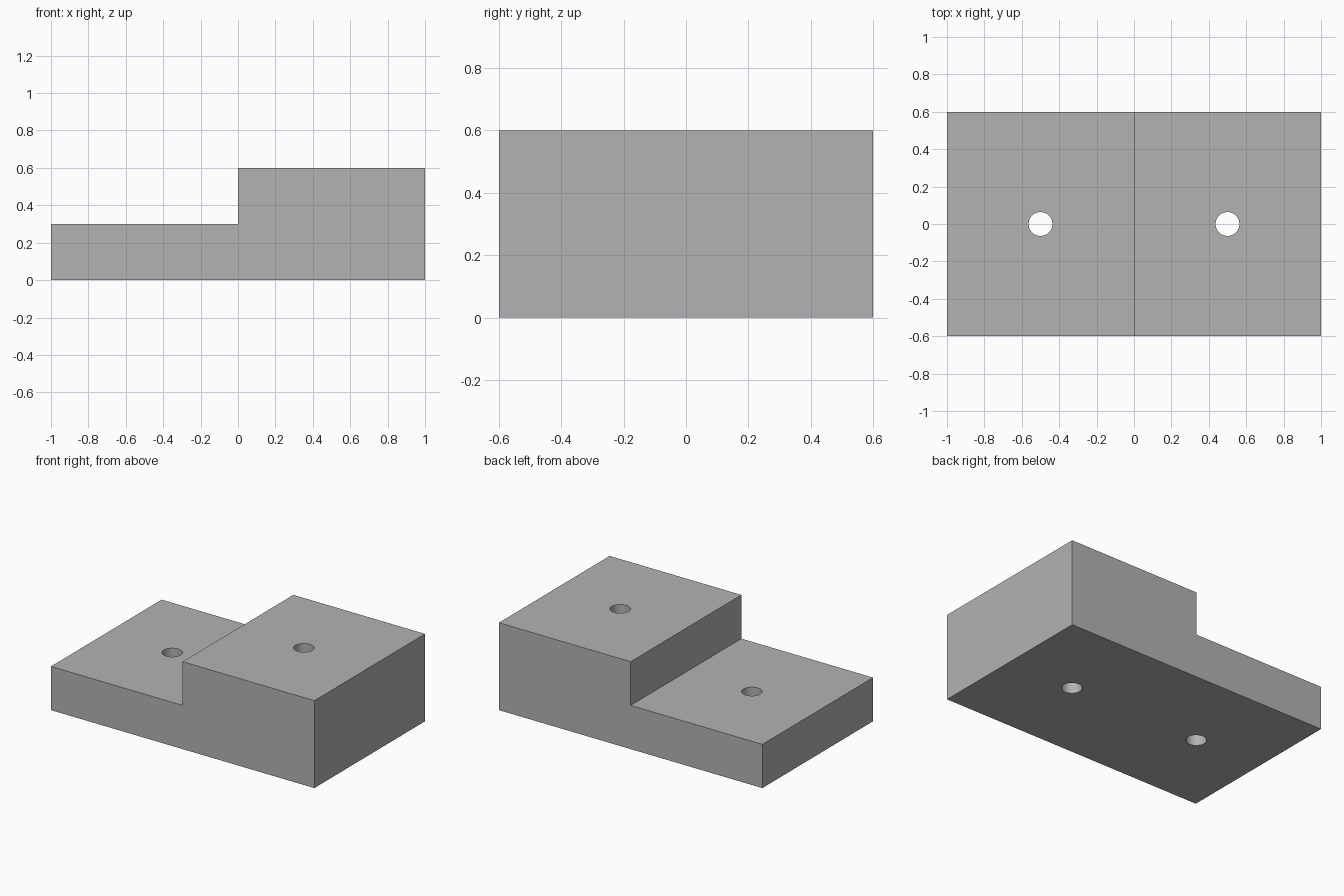
import bpy
import bmesh

# Remove the default cube
cube = bpy.data.objects.get("Cube")
if cube:
    bpy.data.objects.remove(cube, do_unlink=True)

GREY = (0.45, 0.45, 0.45, 1.0)
DEPTH = 1.2
HOLE_RADIUS = 0.064

# Single grey material
grey = bpy.data.materials.new("plain grey")
grey.use_nodes = True
grey.diffuse_color = GREY
grey.node_tree.nodes["Principled BSDF"].inputs["Base Color"].default_value = GREY


def extruded_profile(name, profile, depth):
    """Extrude an x-z outline along y, centred on y = 0."""
    bm = bmesh.new()
    face = bm.faces.new([bm.verts.new((x, -depth / 2, z)) for x, z in profile])
    result = bmesh.ops.extrude_face_region(bm, geom=[face])
    moved = [v for v in result["geom"] if isinstance(v, bmesh.types.BMVert)]
    bmesh.ops.translate(bm, verts=moved, vec=(0, depth, 0))
    bmesh.ops.recalc_face_normals(bm, faces=bm.faces)
    mesh = bpy.data.meshes.new(name)
    bm.to_mesh(mesh)
    bm.free()
    obj = bpy.data.objects.new(name, mesh)
    bpy.context.collection.objects.link(obj)
    obj.data.materials.append(grey)
    return obj


# Stepped block: low tread on the right, high tread on the left
block = extruded_profile(
    "stepped_block",
    [(-1, 0), (1, 0), (1, 0.6), (0, 0.6), (0, 0.3), (-1, 0.3)],
    DEPTH,
)

# Vertical through hole in the middle of each tread
for side, x in (("right", -0.5), ("left", 0.5)):
    bpy.ops.mesh.primitive_cylinder_add(
        vertices=48, radius=HOLE_RADIUS, depth=1, location=(x, 0, 0.3))
    cutter = bpy.context.object
    cutter.name = side + "_hole_cutter"
    cutter.data.materials.append(grey)
    cutter.hide_render = True
    cutter.display_type = 'WIRE'
    drill = block.modifiers.new(side + "_hole", 'BOOLEAN')
    drill.operation = 'DIFFERENCE'
    drill.solver = 'EXACT'
    drill.object = cutter

# Apply the holes, drop the cutters and smooth only the bores
bpy.ops.object.select_all(action='DESELECT')
block.select_set(True)
bpy.context.view_layer.objects.active = block
for drill in list(block.modifiers):
    cutter = drill.object
    bpy.ops.object.modifier_apply(modifier=drill.name)
    bpy.data.objects.remove(cutter, do_unlink=True)
bpy.ops.object.shade_smooth_by_angle()
